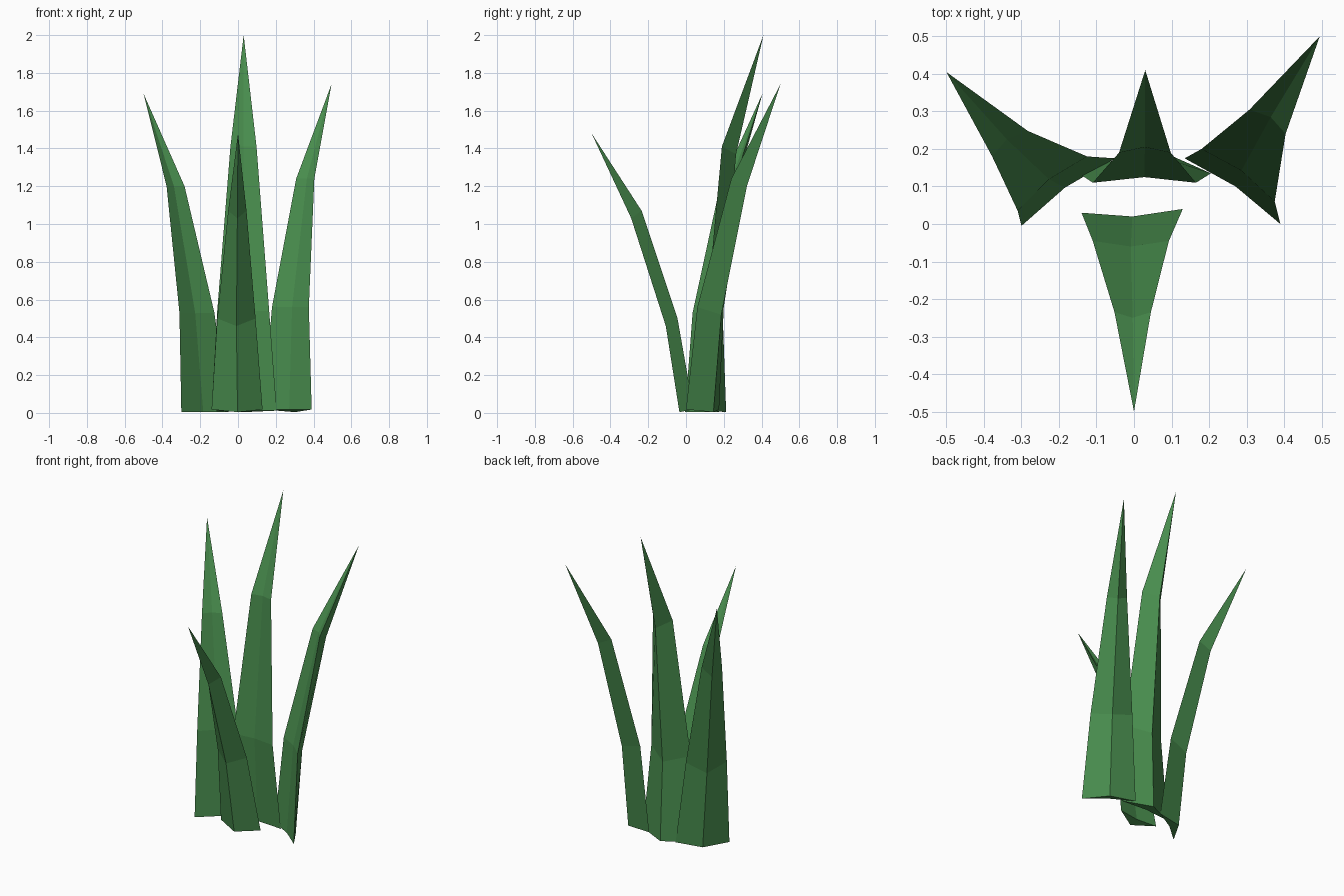
import bpy, bmesh
from mathutils import Vector

if "Cube" in bpy.data.objects:
    bpy.data.objects.remove(bpy.data.objects["Cube"])

green = bpy.data.materials.new("grass_green")
green.diffuse_color = (0.065, 0.265, 0.075, 1)
green.use_nodes = True
green.node_tree.nodes["Principled BSDF"].inputs["Base Color"].default_value = green.diffuse_color


def blade(name, rings, tip, fold=0.015):
    """Folded leaf: each ring is (edge A xy, edge B xy, height, keel depth).
    The outward side lies to the left of A->B; all rings taper to one tip."""
    bm = bmesh.new()
    loops = []
    for ax, ay, bx, by, z, depth in rings:
        a, b = Vector((ax, ay, z)), Vector((bx, by, z))
        d = (b - a).normalized()
        out = Vector((-d.y, d.x, 0))
        mid = (a + b) / 2
        drop = Vector((0, 0, min(0.04, z - 0.004)))
        pts = (a, mid + out * fold, b, mid + out * depth - drop)
        loops.append([bm.verts.new(p) for p in pts])
    bm.faces.new(loops[0])
    for lo, hi in zip(loops, loops[1:]):
        for i in range(4):
            j = (i + 1) % 4
            bm.faces.new((lo[i], lo[j], hi[j], hi[i]))
    top = bm.verts.new(tip)
    for i in range(4):
        bm.faces.new((loops[-1][i], loops[-1][(i + 1) % 4], top))
    bmesh.ops.recalc_face_normals(bm, faces=bm.faces)
    me = bpy.data.meshes.new(name)
    bm.to_mesh(me)
    bm.free()
    me.materials.append(green)
    bpy.context.collection.objects.link(bpy.data.objects.new(name, me))


# short blade leaning to the front
blade("front_blade", [(0.13, 0.04, -0.14, 0.03, 0.018, 0.07),
                      (0.093, -0.045, -0.11, -0.045, 0.50, 0.062),
                      (0.045, -0.235, -0.052, -0.235, 1.07, 0.055)],
      (0, -0.5, 1.48))
# tallest blade at the back
blade("back_blade", [(-0.14, 0.13, 0.205, 0.135, 0.012, 0.08),
                     (-0.11, 0.11, 0.165, 0.11, 0.54, 0.085),
                     (-0.04, 0.19, 0.098, 0.19, 1.41, 0.075)],
      (0.03, 0.41, 2.0))
# side blades spreading outward and back
blade("left_blade", [(-0.30, -0.005, -0.05, 0.175, 0.004, 0.07),
                     (-0.31, 0.035, -0.125, 0.18, 0.53, 0.065),
                     (-0.378, 0.18, -0.283, 0.248, 1.20, 0.05)],
      (-0.5, 0.405, 1.69))
blade("right_blade", [(0.135, 0.175, 0.39, 0.0, 0.018, 0.07),
                      (0.18, 0.20, 0.375, 0.06, 0.56, 0.07),
                      (0.308, 0.305, 0.404, 0.24, 1.24, 0.06)],
      (0.495, 0.5, 1.74))
